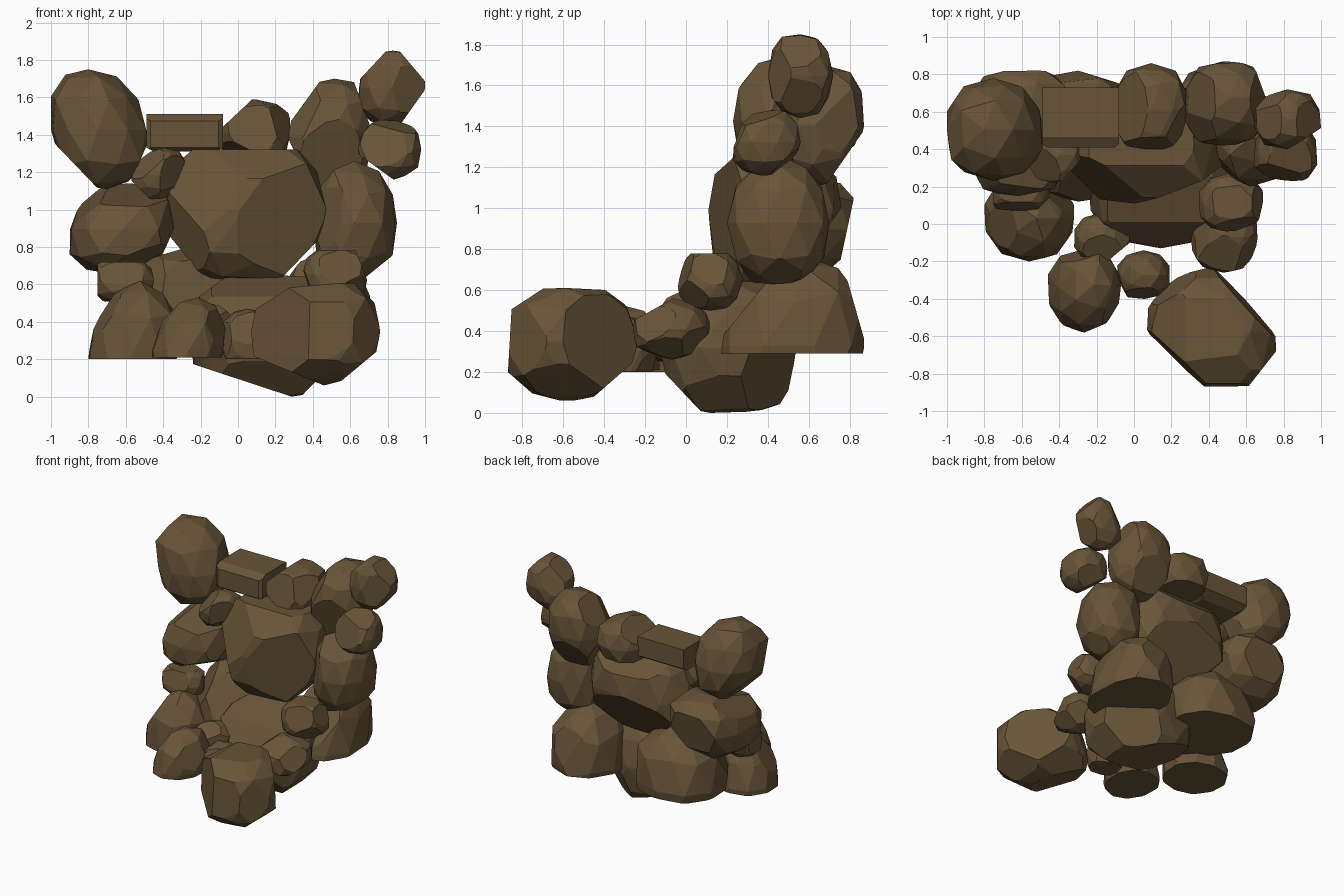
import bpy, bmesh, math, random
from mathutils import Vector

mat = bpy.data.materials.new("brown_stone")
mat.diffuse_color = (0.14, 0.09, 0.04, 1)


def rock(name, x, y, z, seed, cuts=(), lean=(0, 0), chips=4, square=0.85):
    """Faceted convex boulder filling the box x, y, z; cuts = (nx, ny, nz, offset) in unit space."""
    rnd = random.Random(seed)
    bm = bmesh.new()
    bmesh.ops.create_icosphere(bm, subdivisions=2, radius=1)
    # squarer, slightly uneven ball
    for v in bm.verts:
        k = rnd.uniform(0.94, 1.03)
        v.co = Vector([math.copysign(abs(c) ** square, c) * k if abs(c) > 1e-4 else 0 for c in v.co])
    # broad flat faces
    planes = [(Vector(c[:3]).normalized(), c[3]) for c in cuts]
    for _ in range(chips):
        n = Vector((rnd.gauss(0, 1), rnd.gauss(0, 1), rnd.gauss(0, 1))).normalized()
        planes.append((n, rnd.uniform(0.8, 0.92)))
    for n, d in planes:
        bmesh.ops.bisect_plane(bm, geom=bm.verts[:] + bm.edges[:] + bm.faces[:],
                               plane_co=n * d, plane_no=n, clear_outer=True)
        # close the cut so later cuts meet it cleanly
        bmesh.ops.holes_fill(bm, edges=[e for e in bm.edges if e.is_boundary], sides=0)
    for v in bm.verts:
        v.co.x += lean[0] * v.co.z
        v.co.y += lean[1] * v.co.z
    pts = [v.co.copy() for v in bm.verts]
    bm.free()
    # fit to the box
    lo = [min(p[i] for p in pts) for i in range(3)]
    hi = [max(p[i] for p in pts) for i in range(3)]
    box = (x, y, z)
    bm = bmesh.new()
    for p in pts:
        bm.verts.new([box[i][0] + (p[i] - lo[i]) / (hi[i] - lo[i]) * (box[i][1] - box[i][0])
                      for i in range(3)])
    bmesh.ops.convex_hull(bm, input=bm.verts[:])
    bmesh.ops.delete(bm, geom=[v for v in bm.verts if not v.link_faces], context='VERTS')
    bmesh.ops.dissolve_limit(bm, angle_limit=math.radians(6), verts=bm.verts[:], edges=bm.edges[:])
    bmesh.ops.recalc_face_normals(bm, faces=bm.faces[:])
    me = bpy.data.meshes.new(name)
    bm.to_mesh(me)
    bm.free()
    me.materials.append(mat)
    ob = bpy.data.objects.new(name, me)
    bpy.context.collection.objects.link(ob)


# top row
rock("top_left_boulder", (-1, -0.49), (0.23, 0.78), (1.11, 1.75), 1,
     [(0.8, 0, -0.6, 0.9), (-0.7, 0, -0.7, 0.8)], lean=(-0.2, 0), chips=1, square=0.9)
rock("top_slab", (-0.49, -0.08), (0.41, 0.73), (1.31, 1.51), 2,
     [(0, 0, 1, 0.6), (0, 0, -1, 0.6), (0, -1, 0, 0.6), (0, 1, 0, 0.6), (1, 0, 0, 0.6),
      (-1, 0, 0, 0.6), (0, -1, 1, 0.7), (0, -1, -1, 0.76), (0, 1, -1, 0.65), (1, 0, -1, 0.76),
      (-1, 0, -1, 0.76), (1, -1, 0, 0.8), (-1, -1, 0, 0.8)], square=0.5, chips=0)
rock("top_middle_stone", (-0.1, 0.28), (0.4, 0.86), (1.3, 1.59), 3,
     [(0, -1, 0.2, 0.75), (-0.7, 0, 0.7, 0.75), (0, 0, -1, 0.6), (0.8, -0.5, 0.3, 0.85)],
     chips=1, square=0.75)
rock("top_right_boulder", (0.27, 0.72), (0.42, 0.87), (1.1, 1.7), 4,
     [(0.1, -0.85, -0.5, 0.7), (0.85, 0, 0.5, 0.85), (-0.8, 0, -0.6, 0.8), (0, 0.8, -0.6, 0.8),
      (-0.75, 0, 0.65, 0.85)], lean=(0.1, 0.15), chips=2)
rock("top_corner_stone", (0.64, 1), (0.4, 0.72), (1.44, 1.85), 5,
     [(-0.7, 0, 0.7, 0.8), (0.7, 0, 0.7, 0.8), (0.6, -0.8, 0, 0.8), (0.8, 0, -0.6, 0.8)],
     lean=(0.05, 0), chips=1)
rock("side_corner_stone", (0.64, 0.98), (0.23, 0.56), (1.16, 1.48), 6,
     [(-0.2, -1, 0.3, 0.65), (0.2, -0.3, 1, 0.75), (-0.6, 0, -0.8, 0.7), (0.1, 0.7, -0.7, 0.8)],
     chips=2)

# middle row
rock("centre_boulder", (-0.4, 0.47), (0.11, 0.76), (0.6, 1.32), 7,
     [(0.5, -0.85, -0.15, 0.78), (-0.5, -0.75, 0.4, 0.8), (-0.85, -0.4, -0.25, 0.85),
      (0, 0, 1, 0.8), (0, -0.6, 0.8, 0.85), (0.75, 0, -0.65, 0.92), (-0.75, 0.1, -0.65, 0.88),
      (0, 0.6, 0.8, 0.85), (0, 0.75, -0.65, 0.72)], chips=0, square=0.75)
rock("left_boulder", (-0.9, -0.33), (0.15, 0.82), (0.65, 1.14), 8,
     [(-0.7, -0.2, 0.7, 0.85), (0, 1, 0, 0.8), (0, -0.4, 0.9, 0.8)],
     lean=(0.1, 0.15), chips=2, square=0.8)
rock("left_wedge_stone", (-0.57, -0.28), (0.22, 0.52), (1.05, 1.33), 9,
     [(0.7, -0.7, 0, 0.7), (-0.7, -0.5, 0.6, 0.7), (-0.6, 0, -0.7, 0.8)], lean=(0.2, 0), chips=2)
rock("right_boulder", (0.4, 0.85), (0.2, 0.7), (0.63, 1.26), 10,
     [(-0.7, -0.7, 0.1, 0.85), (0.5, 0, -0.85, 0.9)], chips=1, square=0.9)

# lower back, with flat undersides
rock("back_right_base", (0.19, 0.73), (0.15, 0.87), (0.29, 0.77), 11,
     [(0, 0, -1, 0.08), (0, -0.75, 0.65, 0.75), (0, 0.9, 0.45, 0.9)], lean=(0, 0.15),
     chips=1, square=0.9)
rock("back_left_base", (-0.65, 0.05), (0.12, 0.82), (0.29, 0.79), 12,
     [(0, 0, -1, 0.15), (0.3, -0.8, 0.5, 0.8), (-0.7, -0.5, 0.5, 0.85)], chips=1)
rock("bottom_boulder", (-0.25, 0.54), (-0.13, 0.54), (0, 0.65), 13,
     [(-0.35, 0, -0.93, 0.72), (0, -0.35, 0.94, 0.78), (0, -0.8, 0.6, 0.85),
      (0.75, 0, -0.65, 0.95), (0, -0.7, -0.7, 0.92)], chips=1, square=0.72)

# lower front
rock("front_left_base", (-0.8, -0.32), (-0.2, 0.27), (0.2, 0.62), 14,
     [(0, 0, -1, 0.1), (-0.75, -0.2, 0.6, 0.85)], lean=(0.15, 0), chips=2, square=0.95)
rock("front_middle_base", (-0.46, -0.07), (-0.58, -0.13), (0.21, 0.53), 15,
     [(0, 0, -1, 0.12), (0.75, -0.4, 0.5, 0.85)], lean=(0.25, 0.1), chips=2, square=0.95)
rock("left_small_stone", (-0.75, -0.45), (0.07, 0.33), (0.5, 0.72), 16,
     [(0, -0.9, 0.3, 0.75), (-1, 0, 0, 0.75), (0, 0, 1, 0.75)], chips=2)
rock("inner_small_stone", (-0.32, -0.02), (-0.21, 0.06), (0.24, 0.5), 17,
     [(0, -0.5, 0.85, 0.75), (0.7, -0.7, 0, 0.8)], chips=2)
rock("front_small_stone", (-0.09, 0.19), (-0.4, -0.14), (0.2, 0.47), 18,
     [(0, -0.9, 0.4, 0.8), (0, 0, -1, 0.6)], chips=2)
rock("front_right_boulder", (0.07, 0.76), (-0.87, -0.23), (0.06, 0.61), 19,
     [(-0.7, -0.7, 0.05, 0.64), (0.75, 0.65, 0.05, 0.68), (-0.1, 0, 1, 0.82),
      (0, -1, 0.05, 0.82), (-0.45, 0, -0.9, 0.8), (0, -0.7, -0.7, 0.95), (0, 0.7, -0.7, 0.9),
      (0, -0.6, 0.8, 0.9), (-0.6, 0.75, 0.2, 0.9), (-0.6, 0, 0.8, 0.85), (0.7, 0, -0.7, 0.9),
      (0.8, -0.6, 0, 0.95)], chips=0, square=0.8)
rock("right_lower_stone", (0.3, 0.66), (-0.26, 0.13), (0.26, 0.56), 20,
     [(0.8, -0.5, 0.3, 0.8), (0, -0.6, 0.8, 0.78), (0.7, 0, -0.7, 0.85)], chips=2)
rock("right_small_stone", (0.35, 0.69), (-0.04, 0.28), (0.5, 0.78), 21,
     [(0.2, -0.9, 0.3, 0.75), (0.9, 0, 0.3, 0.8), (0, 0, 1, 0.8), (0.6, -0.6, -0.6, 0.8)],
     chips=2)
